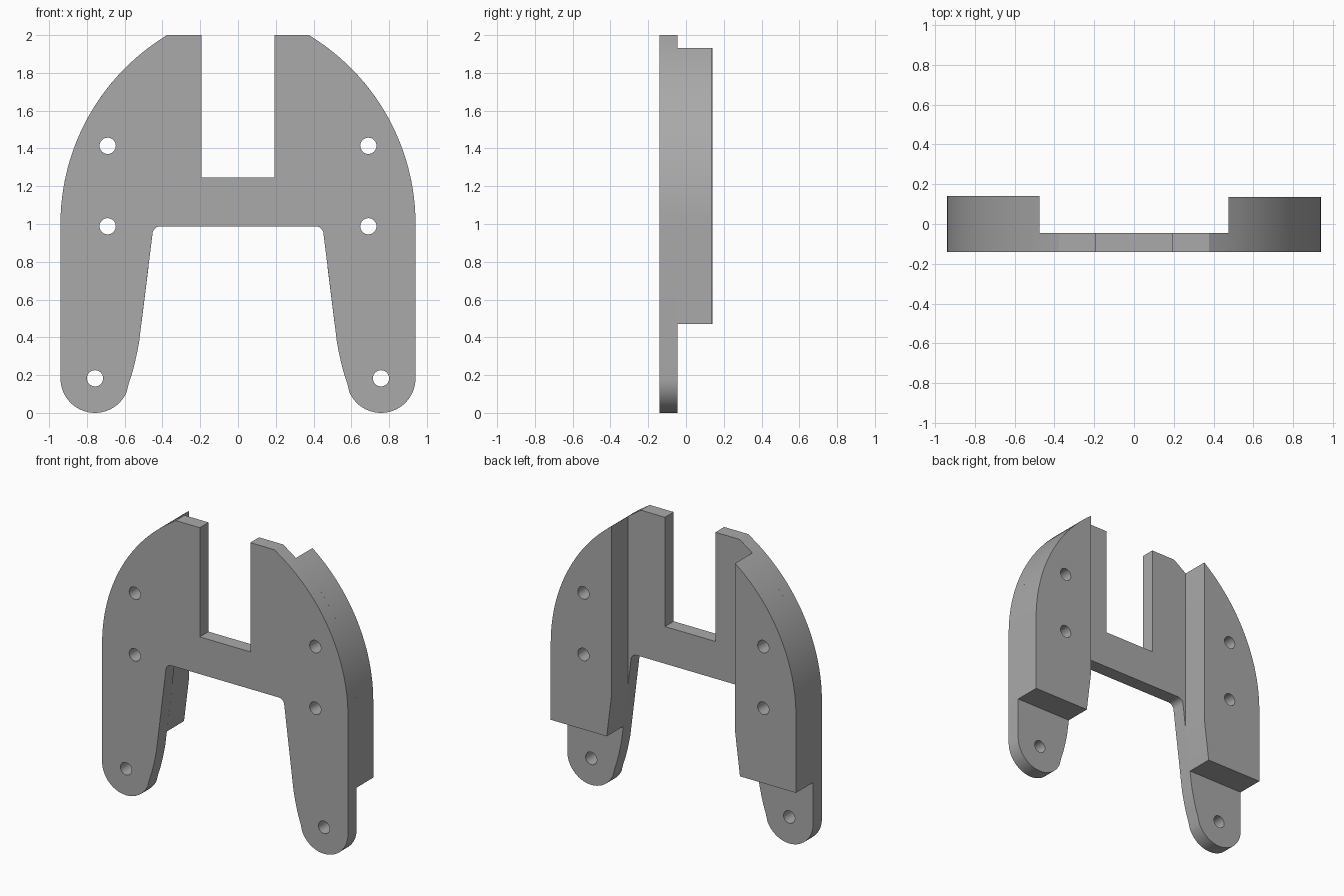
import bpy
from math import cos, sin, pi, atan2, radians
from mathutils import Matrix

cube = bpy.data.objects.get("Cube")
if cube:
    bpy.data.objects.remove(cube, do_unlink=True)

grey = bpy.data.materials.new("plain grey")
grey.use_nodes = True
colour = (0.4, 0.4, 0.4, 1)
grey.diffuse_color = colour
grey.node_tree.nodes["Principled BSDF"].inputs["Base Color"].default_value = colour

FRONT, STEP = -0.1415, -0.046       # front face and rear face of the plate
SIDE, SHOULDER, BOW = 0.94, 1.0, 1.167
FOOT_X, FOOT_R = 0.757, 0.183
BLOCK_X, BLOCK_Z = 0.475, 0.47


def arc(cx, cz, r, start, end, steps):
    angles = [start + (end - start) * i / steps for i in range(steps + 1)]
    return [(cx + r * cos(a), cz + r * sin(a)) for a in angles]


def bow(x_end):
    """Outer bow from the shoulder up to the given x."""
    c = SIDE - BOW
    z = (BOW ** 2 - (x_end - c) ** 2) ** 0.5
    return arc(c, SHOULDER, BOW, 0, atan2(z, x_end - c), 24)


def leg_edge(z):
    """x of the sloping inner leg edge."""
    return 0.453 + (0.94 - z) * 0.125


def mirrored(points):
    return [(-x, z) for x, z in reversed(points)]


def slab(name, outlines, y_front, y_back):
    """Fill outlines (inner loops become holes) and extrude along y."""
    curve = bpy.data.curves.new(name, "CURVE")
    curve.dimensions = "2D"
    curve.fill_mode = "BOTH"
    curve.extrude = (y_back - y_front) / 2
    for outline in outlines:
        spline = curve.splines.new("POLY")
        spline.points.add(len(outline) - 1)
        for p, (x, z) in zip(spline.points, outline):
            p.co = (x, z, 0, 1)
        spline.use_cyclic_u = True
    helper = bpy.data.objects.new(name + " outline", curve)
    bpy.context.collection.objects.link(helper)
    bpy.context.view_layer.update()
    graph = bpy.context.evaluated_depsgraph_get()
    mesh = bpy.data.meshes.new_from_object(helper.evaluated_get(graph))
    bpy.data.objects.remove(helper, do_unlink=True)
    mesh.transform(Matrix.Translation((0, (y_front + y_back) / 2, 0))
                   @ Matrix.Rotation(pi / 2, 4, "X"))
    mesh.name = name
    mesh.materials.clear()
    mesh.materials.append(grey)
    obj = bpy.data.objects.new(name, mesh)
    bpy.context.collection.objects.link(obj)
    bpy.ops.object.select_all(action="DESELECT")
    obj.select_set(True)
    bpy.context.view_layer.objects.active = obj
    bpy.ops.object.shade_smooth_by_angle(angle=radians(30))
    return obj


def hole(x, z):
    return arc(x, z, 0.043, 0, 2 * pi, 32)[:-1]


# Half outline of the plate: crotch, inner leg, foot, outer bow, slot
half = arc(0.41, 0.945, 0.043, pi / 2, 0, 6)
half += [(leg_edge(0.37), 0.37), (0.533, 0.325), (0.545, 0.27),
         (0.56, 0.212), (0.578, 0.158)]
half += arc(FOOT_X, FOOT_R, FOOT_R, radians(205), radians(360), 24)
half += bow(0.377)[:-1] + [(0.377, 2.0), (0.193, 2.0), (0.193, 1.245)]

mount_holes = [(0.69, 1.414), (0.69, 0.988)]
plate_holes = [hole(s * x, z) for s in (1, -1)
               for x, z in mount_holes + [(FOOT_X, FOOT_R)]]
slab("front_plate", [half + mirrored(half)] + plate_holes, FRONT, STEP)

# Thick rear blocks, following the plate's outer bow and inner leg
block = [(leg_edge(BLOCK_Z), BLOCK_Z), (SIDE, BLOCK_Z)] + bow(BLOCK_X)
block.append((BLOCK_X, 0.94 - (BLOCK_X - 0.453) / 0.125))
bores = [hole(x, z) for x, z in mount_holes]
slab("left_block", [block] + bores, STEP, 0.135)
slab("right_block", [mirrored(o) for o in [block] + bores], STEP, 0.1415)
